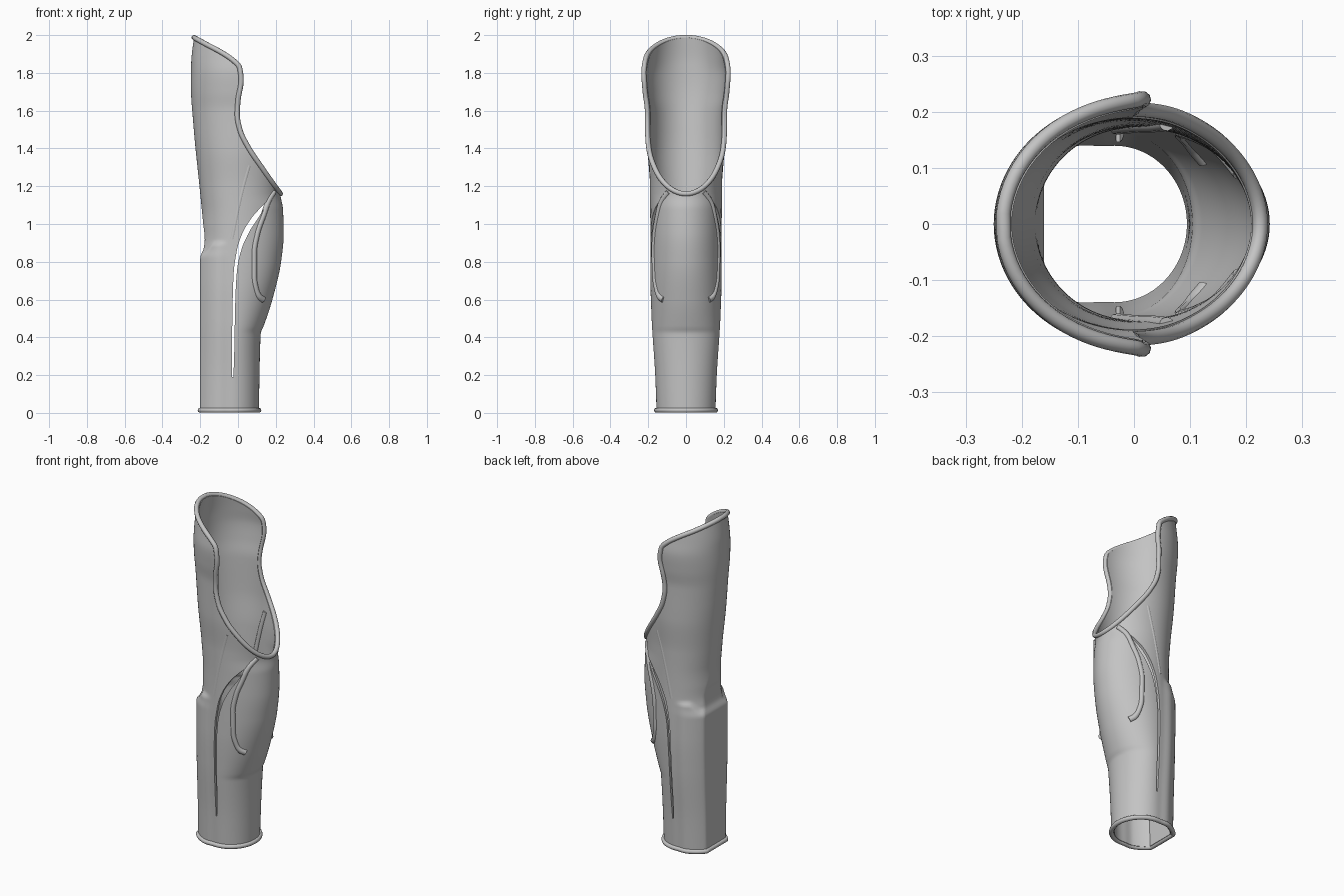
import bpy, bmesh, math
from mathutils import Vector

if "Cube" in bpy.data.objects:
    bpy.data.objects.remove(bpy.data.objects["Cube"], do_unlink=True)

grey = bpy.data.materials.new("plain grey")
grey.use_nodes = True
grey.diffuse_color = (0.55, 0.55, 0.55, 1)
grey.node_tree.nodes["Principled BSDF"].inputs["Base Color"].default_value = (0.55, 0.55, 0.55, 1)


def profile(*pts):
    """Smooth monotone interpolation through (z, value) points."""
    n = len(pts)
    s = [(pts[i + 1][1] - pts[i][1]) / (pts[i + 1][0] - pts[i][0]) for i in range(n - 1)]
    m = [s[0]] + [2 * a * b / (a + b) if a * b > 0 else 0 for a, b in zip(s, s[1:])] + [s[-1]]

    def f(z):
        z = min(max(z, pts[0][0]), pts[-1][0])
        i = max(k for k in range(n - 1) if pts[k][0] <= z)
        h = pts[i + 1][0] - pts[i][0]
        t = (z - pts[i][0]) / h
        a, b = pts[i][1], pts[i + 1][1]
        return (a * (1 + 2 * t) * (1 - t) ** 2 + h * m[i] * t * (1 - t) ** 2
                + b * t * t * (3 - 2 * t) + h * m[i + 1] * t * t * (t - 1))
    return f


def ramp(t):
    t = min(max(t, 0), 1)
    return t * t * (3 - 2 * t)


# Shell outline: back, front, half width, centre and rim position by height
back = profile((0, -.2), (.82, -.2), (.87, -.182), (.92, -.176), (1.0, -.184), (1.2, -.204),
               (1.5, -.234), (1.75, -.25), (1.85, -.248), (2, -.232))
front = profile((0, .11), (.42, .12), (.455, .134), (.6, .182), (.8, .228), (.95, .242),
                (1.08, .238), (1.16, .225), (1.3, .238), (2, .25))
width = profile((0, .155), (.2, .163), (.5, .182), (.7, .188), (1.0, .187), (1.2, .19), (1.4, .203),
                (1.6, .205), (1.7, .217), (1.8, .224), (1.88, .215), (2, .2))
centre = profile((0, -.035), (.5, -.02), (1, 0), (2, 0))
rim_x = profile((1.16, .225), (1.2, .195), (1.3, .125), (1.4, .058), (1.5, .01), (1.58, -.004),
                (1.66, .001), (1.76, .017), (1.83, .008), (1.87, -.03), (1.91, -.09),
                (1.95, -.165), (1.987, -.2325))
RIM_LOW, RIM_HIGH = 1.16, 1.987


def surface(a, z):
    """Outer point of the shell at an angle and height."""
    c = centre(z)
    cos, sin = math.cos(a), math.sin(a)
    if cos > 0:
        return Vector((c + (front(z) - c) * cos, width(z) * sin, z))
    flat = 1 + .12 * ramp((1.1 - z) / .25)
    x = c + (c - back(z)) * flat * cos
    # raised lower cuff around the back
    edge = .9 - .05 * ramp((-.12 - x) / .06)
    swell = 1 + .07 * ramp((edge - z) / .03 + .5) * ramp((-.05 - x) / .06)
    return Vector((max(c + (x - c) * swell, back(z)), width(z) * sin * swell, z))


def rim_angle(z):
    if z <= RIM_LOW:
        return 0
    c, x = centre(z), rim_x(z)
    r = front(z) - c if x > c else c - back(z)
    return math.acos(min(max((x - c) / r, -1), 1))


def mesh_object(name, bm):
    me = bpy.data.meshes.new(name)
    bm.to_mesh(me)
    bm.free()
    ob = bpy.data.objects.new(name, me)
    bpy.context.collection.objects.link(ob)
    me.materials.append(grey)
    return ob


def tube(name, pts, radius, closed=False, radii=None):
    cu = bpy.data.curves.new(name, "CURVE")
    cu.dimensions = "3D"
    cu.bevel_depth = radius
    cu.bevel_resolution = 3
    cu.use_fill_caps = True
    sp = cu.splines.new("POLY")
    sp.points.add(len(pts) - 1)
    for i, p in enumerate(pts):
        sp.points[i].co = (*p, 1)
        sp.points[i].radius = radii[i] if radii else 1
    sp.use_cyclic_u = closed
    sp.use_smooth = True
    cu.materials.append(grey)
    ob = bpy.data.objects.new(name, cu)
    bpy.context.collection.objects.link(ob)
    return ob


# Shell wall: closed rings below, open behind the scooped front above
COLS, LOW, HIGH = 100, 110, 70
upper = [RIM_LOW + (RIM_HIGH - RIM_LOW) * (1 - math.cos(math.pi * k / HIGH)) / 2 for k in range(HIGH + 1)]
rows = [.012 + (RIM_LOW - .012) * k / LOW for k in range(LOW)] + upper
bm = bmesh.new()
grid = []
for z in rows:
    a0 = rim_angle(z)
    grid.append([bm.verts.new(surface(a0 + (2 * math.pi - 2 * a0) * j / COLS, z)) for j in range(COLS + 1)])
for lo, hi in zip(grid, grid[1:]):
    for j in range(COLS):
        bm.faces.new((lo[j], lo[j + 1], hi[j + 1], hi[j]))
bmesh.ops.remove_doubles(bm, verts=bm.verts, dist=.0004)
shell = mesh_object("shell", bm)
wall = shell.modifiers.new("wall", "SOLIDIFY")
wall.thickness = .016
wall.offset = -1

# Side slits: one curved blade cut through both sides
mid = profile((.19, -.028), (.6, -.021), (.75, -.014), (.87, .008), (.96, .044), (1.03, .088),
              (1.08, .125), (1.13, .168))
half = profile((.19, .003), (.3, .006), (.6, .007), (.8, .009), (.95, .016), (1.03, .018), (1.08, .011), (1.13, .003))
bm = bmesh.new()
steps = [.19 + .94 * k / 50 for k in range(51)]
outline = [(mid(z) - half(z), z) for z in steps] + [(mid(z) + half(z), z) for z in reversed(steps)]
face = bm.faces.new([bm.verts.new((x, -.4, z)) for x, z in outline])
ext = bmesh.ops.extrude_face_region(bm, geom=[face])
bmesh.ops.translate(bm, vec=(0, .8, 0), verts=[v for v in ext["geom"] if isinstance(v, bmesh.types.BMVert)])
bmesh.ops.recalc_face_normals(bm, faces=bm.faces)
blade = mesh_object("slit_cutter", bm)
blade.hide_render = True
cut = shell.modifiers.new("slits", "BOOLEAN")
cut.operation = "DIFFERENCE"
cut.solver = "EXACT"
cut.object = blade
bpy.ops.object.select_all(action="DESELECT")
shell.select_set(True)
bpy.context.view_layer.objects.active = shell
for name in ("wall", "slits"):
    bpy.ops.object.modifier_apply(modifier=name)
bpy.data.objects.remove(blade, do_unlink=True)
bpy.ops.object.shade_smooth_by_angle(angle=math.radians(40))

# Rolled rims
left_edge = [surface(rim_angle(z), z) for z in upper]
right_edge = [Vector((p.x, -p.y, p.z)) for p in reversed(left_edge[1:-1])]
tube("upper_rim", left_edge + right_edge, .0135, True)
tube("lower_rim", [surface(2 * math.pi * j / 96, .014) for j in range(96)], .0135, True)


# Raised cords lying on the shell, on both sides
def cord(name, path, radius, sink, end_swell=1.0):
    x_at = profile(*path)
    lo, hi = path[0][0], path[-1][0]
    n = 48
    for side, label in ((1, "left"), (-1, "right")):
        pts, radii = [], []
        for k in range(n + 1):
            z = lo + (hi - lo) * k / n
            c, x = centre(z), x_at(z)
            r = front(z) - c if x > c else c - back(z)
            p = surface(math.acos(min(max((x - c) / r, -1), 1)), z)
            inward = Vector((c - p.x, -p.y, 0)).normalized()
            p += inward * sink
            pts.append((p.x, p.y * side, z))
            radii.append(1 + (end_swell - 1) * ramp(1 - k / 4))
        tube(label + "_" + name, pts, radius, radii=radii)


cord("front_cord", [(.6, .135), (.615, .115), (.65, .1), (.72, .088), (.85, .088), (.95, .105),
                    (1.05, .14), (1.12, .165), (1.17, .195)], .015, .006, 1.25)
cord("side_ridge", [(.92, -.03), (1.05, -.006), (1.2, .03), (1.31, .062)], .014, .0115)
